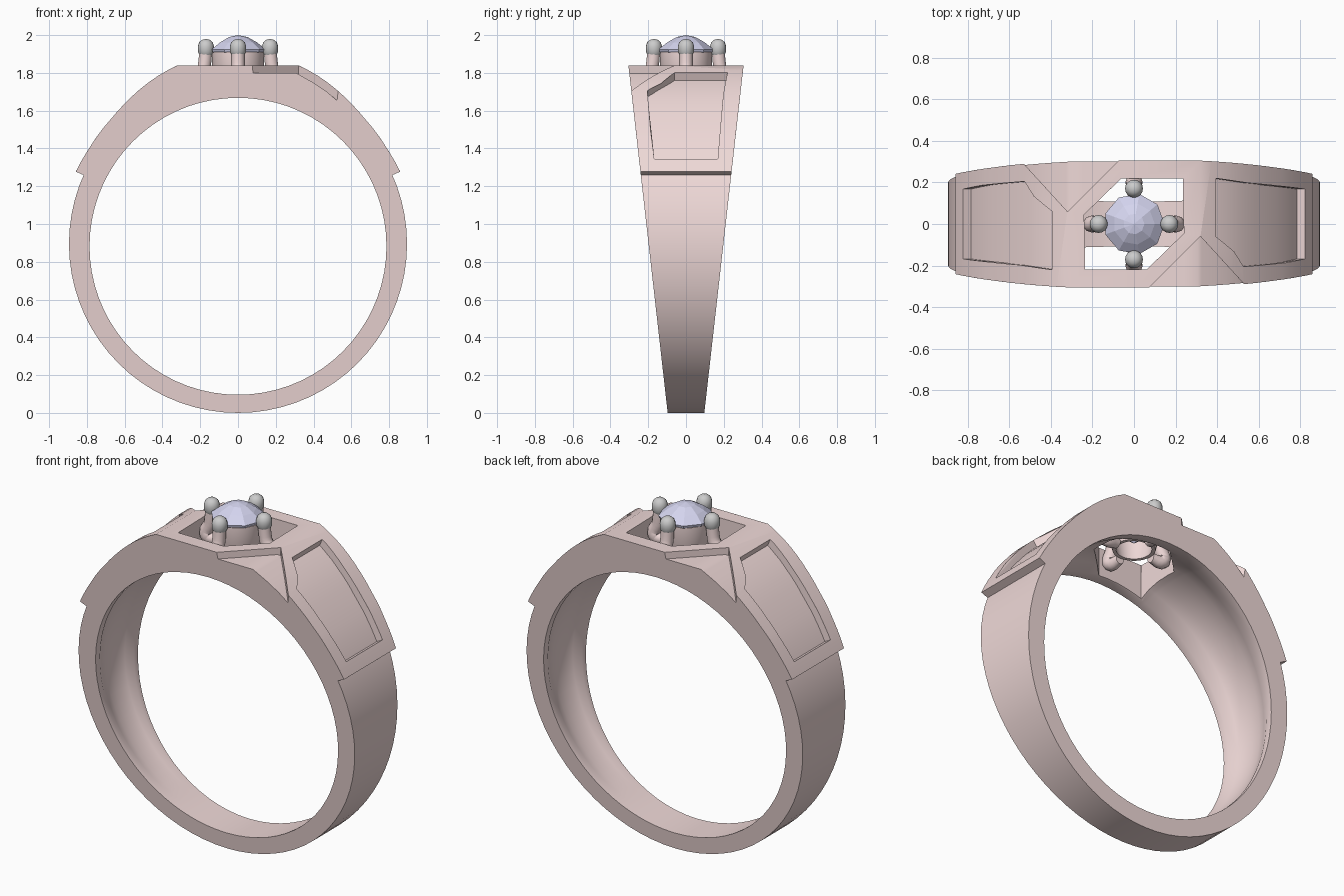
import bpy, bmesh
from math import sin, cos, radians, pi

if "Cube" in bpy.data.objects:
    bpy.data.objects.remove(bpy.data.objects["Cube"])

C = 0.895                      # height of the band axis


def material(name, rgb):
    m = bpy.data.materials.new(name)
    m.diffuse_color = (*rgb, 1)
    m.use_nodes = True
    m.node_tree.nodes["Principled BSDF"].inputs["Base Color"].default_value = m.diffuse_color
    return m


ROSE = material("rose_metal", (0.86, 0.69, 0.68))
GEM = material("pale_gem", (0.66, 0.66, 0.86))


def finish(name, bm, mat=None):
    bmesh.ops.recalc_face_normals(bm, faces=bm.faces)
    me = bpy.data.meshes.new(name)
    bm.to_mesh(me)
    bm.free()
    ob = bpy.data.objects.new(name, me)
    bpy.context.collection.objects.link(ob)
    if mat:
        me.materials.append(mat)
    return ob


def loft(name, sections, closed, mat=None):
    """Skin a row of closed sections."""
    bm = bmesh.new()
    rows = [[bm.verts.new(p) for p in s] for s in sections]
    n = len(rows[0])
    for i in range(len(rows) if closed else len(rows) - 1):
        a, b = rows[i], rows[(i + 1) % len(rows)]
        for j in range(n):
            k = (j + 1) % n
            bm.faces.new((a[j], a[k], b[k], b[j]))
    if not closed:
        bm.faces.new(rows[0])
        bm.faces.new(rows[-1])
        bmesh.ops.triangulate(bm, faces=[f for f in bm.faces if len(f.verts) > 4])
    return finish(name, bm, mat)


def lathe(name, profile, seg, mat=None, loc=(0, 0, 0)):
    bm = bmesh.new()
    vs = [bm.verts.new((r, 0, z)) for r, z in profile]
    es = [bm.edges.new(p) for p in zip(vs, vs[1:])]
    bmesh.ops.spin(bm, geom=vs + es, cent=(0, 0, 0), axis=(0, 0, 1),
                   angle=2 * pi, steps=seg, use_merge=False)
    bmesh.ops.remove_doubles(bm, verts=bm.verts, dist=1e-4)
    ob = finish(name, bm, mat)
    ob.location = loc
    return ob


def smooth(ob, angle=32):
    bpy.ops.object.select_all(action='DESELECT')
    ob.select_set(True)
    bpy.context.view_layer.objects.active = ob
    bpy.ops.object.shade_smooth_by_angle(angle=radians(angle))


def cut(ob, cutters):
    bpy.context.view_layer.objects.active = ob
    for c in cutters:
        m = ob.modifiers.new("cut", 'BOOLEAN')
        m.operation, m.solver, m.object = 'DIFFERENCE', 'EXACT', c
        bpy.ops.object.modifier_apply(modifier=m.name)


def interp(table, a):
    for (a0, r0), (a1, r1) in zip(table, table[1:]):
        if a <= a1:
            return r0 + (r1 - r0) * (a - a0) / (a1 - a0)
    return table[-1][1]


BASE = [(18.7, .955), (25, .942), (31.7, .930), (38, .915), (45.4, .902), (57.2, .895), (180, .895)]
RAISED = [(18.7, .998), (25, .986), (31.7, .971), (38, .956), (45.4, .943), (57.2, .936), (66, .940)]
HOLLOW = [(0, .055), (60, .05), (100, .04), (150, 0), (180, 0)]


def radius(table, top, a):
    a = abs(a)
    return top / cos(radians(a)) if a <= 18.7 else interp(table, a)


def half_width(z):
    return 0.097 + 0.113 * z


def point(a, r, side, centre=C):
    z = centre + r * cos(radians(a))
    return (r * sin(radians(a)), side * half_width(z), z)


# tapered band, dished inside between two rims
half = [5 * i for i in range(1, 36)] + [18.7]
angles = sorted([-a for a in half] + [0, 180] + half)
sections = []
for a in angles:
    ro = radius(BASE, .905, a)
    s = [point(a, ro, -1), point(a, ro, 1)]
    d = interp(HOLLOW, abs(a))
    s += [point(a, .786 + d * k, v, .882) for v, k in
          ((1, 0), (.8, 0), (.55, .6), (.28, .92), (0, 1), (-.28, .92), (-.55, .6), (-.8, 0), (-1, 0))]
    sections.append(s)
band = loft("band", sections, True, ROSE)

# raised layer: top plate and both shoulder panels
sections = []
half = [18.7] + [18.7 + 47.3 * i / 14 for i in range(1, 15)]
for a in sorted([-a for a in half] + [0] + half):
    lo, hi = radius(BASE, .905, a) - .004, radius(RAISED, .945, a)
    sections.append([point(a, lo, -1), point(a, lo, 1), point(a, hi, 1), point(a, hi, -1)])
plate = loft("shoulder_and_top_plate", sections, False, ROSE)


# cutters: centre window, side notches, recessed panels
def prism(name, pts, z0=1.5, z1=2.2):
    return loft(name, [[(x, y, z) for x, y in pts] for z in (z0, z1)], False)


def radial_prism(name, pts):
    return loft(name, [[(r * sin(radians(a)), y, C + r * cos(radians(a))) for a, y in pts]
                       for r in (.7, 1.25)], False)


quarter = [(-.235, -.22), (.06, -.22), (.24, -.045)]
window = prism("window_cutter", quarter + [(-x, -y) for x, y in quarter])
notch_pts = [(-.03, -.41), (.32, -.06), (.64, -.41)]
panel_pts = [(23.5, .22), (23.5, -.06), (33, -.205), (61.3, -.168), (61.3, .168)]
side_cutters = []
for s in (1, -1):
    side_cutters.append(prism("notch_cutter", [(s * x, s * y) for x, y in notch_pts]))
    side_cutters.append(radial_prism("panel_cutter", [(s * a, s * y) for a, y in panel_pts]))
cut(band, [window])
cut(plate, [window] + side_cutters)
for c in [window] + side_cutters:
    bpy.data.objects.remove(c)

# softened frame edges
bev = plate.modifiers.new("soft_edges", 'BEVEL')
bev.width, bev.segments = .011, 2
bev.limit_method, bev.angle_limit = 'ANGLE', radians(50)
smooth(band)
smooth(plate, 35)

# collar under the stone
collar = lathe("stone_collar", [(.095, 1.75), (.115, 1.75), (.138, 1.84), (.138, 1.91),
                                (.118, 1.91), (.112, 1.84), (.095, 1.75)], 32, ROSE)
smooth(collar)

# faceted stone
lathe("stone", [(0, 1.79), (.08, 1.85), (.143, 1.912), (.147, 1.925),
                (.10, 1.962), (.05, 1.99), (0, 2.0)], 9, GEM)

# four curved prongs with bead tips
cu = bpy.data.curves.new("prongs", 'CURVE')
cu.dimensions = '3D'
cu.bevel_depth = .036
cu.bevel_resolution = 3
cu.resolution_u = 5
cu.use_fill_caps = True
cu.materials.append(ROSE)
path = [(.115, 1.745, .75), (.20, 1.755, 1.15), (.18, 1.83, 1.0), (.17, 1.92, 1.0)]
for i in range(4):
    dx, dy = round(cos(i * pi / 2)), round(sin(i * pi / 2))
    sp = cu.splines.new('BEZIER')
    sp.bezier_points.add(len(path) - 1)
    for bp, (r, z, w) in zip(sp.bezier_points, path):
        bp.co = (dx * r, dy * r, z)
        bp.radius = w
        bp.handle_left_type = bp.handle_right_type = 'AUTO'
    tip = lathe("prong_tip", [(0, -.04), (.034, -.04), (.042, -.025), (.043, .005),
                              (.036, .027), (.021, .04), (0, .045)], 16,
                None, (dx * .17, dy * .17, 1.935))
    smooth(tip, 50)
bpy.context.collection.objects.link(bpy.data.objects.new("prongs", cu))
